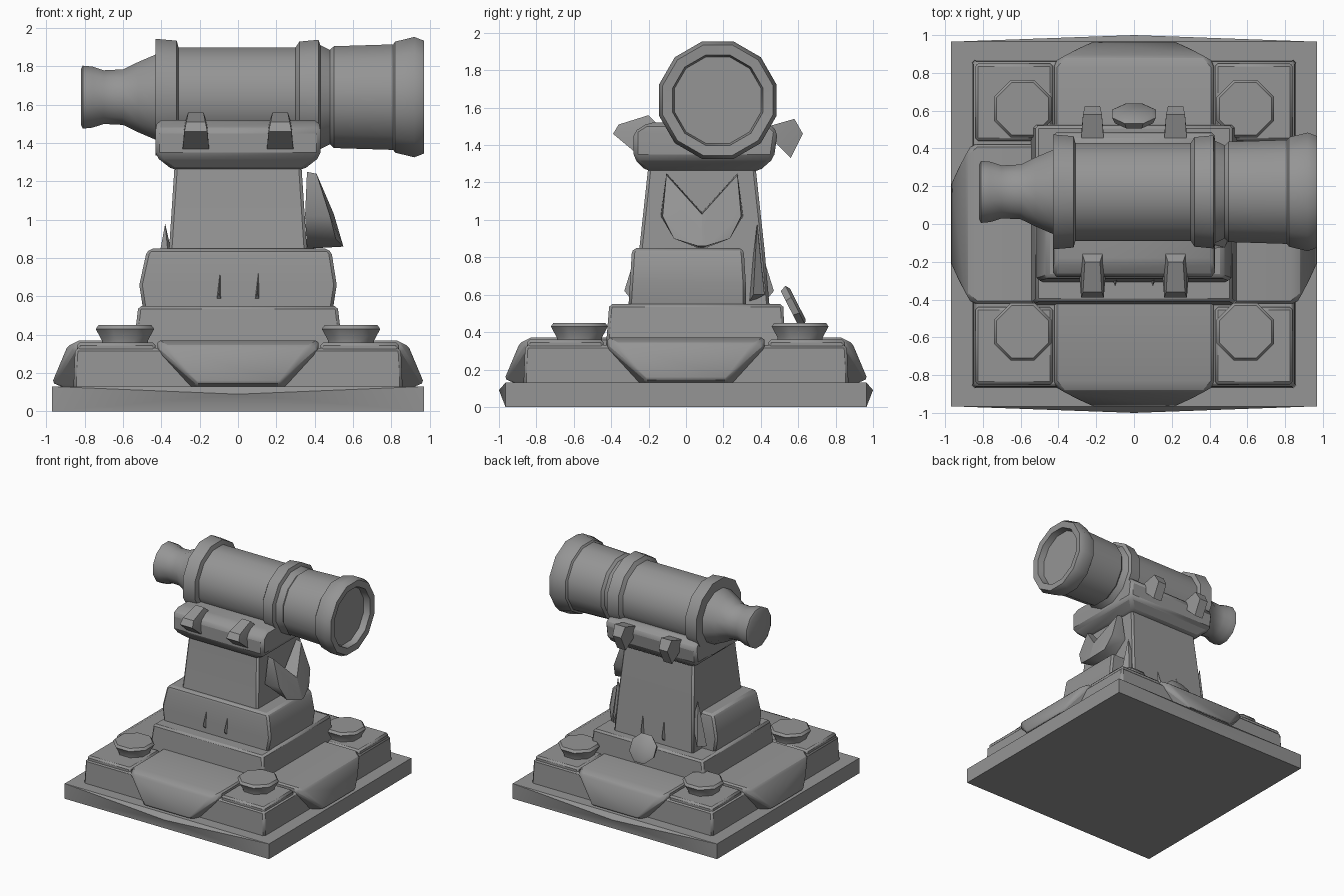
import bpy, bmesh, math
from mathutils import Vector, Matrix

if "Cube" in bpy.data.objects:
    bpy.data.objects.remove(bpy.data.objects["Cube"], do_unlink=True)

STONE = bpy.data.materials.new("grey stone")
STONE.use_nodes = True
GREY = (0.3, 0.3, 0.3, 1)
STONE.diffuse_color = GREY
STONE.node_tree.nodes["Principled BSDF"].inputs["Base Color"].default_value = GREY


def finish(name, bm, bevel=0, angle=40):
    bmesh.ops.recalc_face_normals(bm, faces=bm.faces)
    mesh = bpy.data.meshes.new(name)
    bm.to_mesh(mesh)
    bm.free()
    mesh.materials.append(STONE)
    ob = bpy.data.objects.new(name, mesh)
    bpy.context.collection.objects.link(ob)
    bpy.ops.object.select_all(action='DESELECT')
    ob.select_set(True)
    bpy.context.view_layer.objects.active = ob
    if bevel:
        mod = ob.modifiers.new("soft edges", 'BEVEL')
        mod.width = bevel
        mod.segments = 1
    bpy.ops.object.shade_smooth_by_angle(angle=math.radians(angle))
    return ob


def hull(name, points, bevel=0):
    """Convex solid around a few points."""
    bm = bmesh.new()
    verts = [bm.verts.new(p) for p in points]
    res = bmesh.ops.convex_hull(bm, input=verts)
    loose = [v for v in bm.verts if not v.link_faces]
    bmesh.ops.delete(bm, geom=loose, context='VERTS')
    bmesh.ops.dissolve_limit(bm, angle_limit=0.02, verts=bm.verts, edges=bm.edges)
    return finish(name, bm, bevel)


def tier(name, rings, bevel=0.015):
    """Stacked rectangles, each given as z, x0, x1, y0, y1."""
    bm = bmesh.new()
    loops = [[bm.verts.new(p) for p in ((x0, y0, z), (x1, y0, z), (x1, y1, z), (x0, y1, z))]
             for z, x0, x1, y0, y1 in rings]
    for a, b in zip(loops, loops[1:]):
        for i in range(4):
            j = (i + 1) % 4
            bm.faces.new((a[i], a[j], b[j], b[i]))
    bm.faces.new(loops[0])
    bm.faces.new(loops[-1])
    return finish(name, bm, bevel)


def lathe(name, profile, matrix, sides):
    """Spin (along, radius) pairs around local z, closing both ends."""
    bm = bmesh.new()
    rings = []
    for h, r in profile:
        rings.append([bm.verts.new((r * math.cos(a), r * math.sin(a), h))
                      for a in (2 * math.pi * (i + 0.5) / sides for i in range(sides))])
    for a, b in zip(rings, rings[1:]):
        for i in range(sides):
            j = (i + 1) % sides
            bm.faces.new((a[i], a[j], b[j], b[i]))
    bm.faces.new(rings[0])
    bm.faces.new(rings[-1])
    bm.transform(matrix)
    return finish(name, bm)


# Ground slab, bulging slightly at front and back
slab = [(sx * 0.97, sy * 0.965, z) for sx in (-1, 1) for sy in (-1, 1) for z in (0, 0.13)]
slab += [(0, s, 0.09) for s in (-1, 1)]
hull("base_slab", slab)

# Stepped plinth
tier("lower_step", [(0.1, -0.86, 0.86, -0.87, 0.87), (0.33, -0.85, 0.85, -0.86, 0.86)])
tier("upper_step", [(0.3, -0.55, 0.55, -0.43, 0.53), (0.55, -0.52, 0.52, -0.41, 0.52)])

# Corner pads with flared bolts
for sx, side in ((-1, "right"), (1, "left")):
    for sy, end in ((-1, "front"), (1, "back")):
        xs = sorted((sx * 0.43, sx * 0.84))
        ys = sorted((sy * 0.44, sy * 0.85))
        tier(f"{end}_{side}_pad", [(0.3, *xs, *ys), (0.36, *xs, *ys)])
        place = Matrix.Translation((sx * 0.59, 0.02 + sy * 0.59, 0))
        lathe(f"{end}_{side}_bolt", [(0.33, 0.13), (0.37, 0.13), (0.43, 0.165), (0.45, 0.15)],
              place, 8)

# Four sloping aprons reaching over the plinth edges
for k, label in enumerate(("back", "right", "front", "left")):
    half = []
    for u, d, z in ((0.42, 0.4, 0.1), (0.42, 0.4, 0.37), (0.42, 0.83, 0.37),
                    (0.37, 0.89, 0.34), (0.42, 0.86, 0.32), (0.22, 0.97, 0.15),
                    (0.22, 0.9, 0.12)):
        half += [(u, d, z), (-u, d, z)]
    turn = Matrix.Rotation(k * math.pi / 2, 3, 'Z')
    hull(f"{label}_apron", [turn @ Vector(p) for p in half], 0.012)

# Tapered column with a block on each side
tier("column", [(0.5, -0.38, 0.38, -0.31, 0.45), (0.84, -0.36, 0.36, -0.25, 0.42),
                (1.3, -0.33, 0.33, -0.2, 0.37)])
tier("side_blocks", [(0.5, -0.49, 0.49, -0.31, 0.32), (0.66, -0.515, 0.515, -0.3, 0.32),
                     (0.82, -0.48, 0.49, -0.29, 0.31), (0.85, -0.46, 0.47, -0.28, 0.3)])

# Small chipped ridges and fins on the column
for x in (-0.1, 0.1):
    for y, s in ((-0.28, -1), (0.42, 1)):
        hull("column_ridge", [(x - 0.02, y, 0.56), (x + 0.02, y, 0.56), (x, y + s * 0.05, 0.62),
                              (x + 0.01, y, 0.78)])
for s in (-1, 1):
    hull("side_fin", [(s * 0.34, 0.33, 0.55), (s * 0.45, 0.36, 0.6), (s * 0.4, 0.42, 0.6),
                      (s * 0.38, 0.38, 0.98), (s * 0.34, 0.4, 0.8)])

# Cradle
tier("cradle", [(1.26, -0.34, 0.34, -0.21, 0.39), (1.33, -0.43, 0.43, -0.28, 0.47),
                (1.47, -0.43, 0.43, -0.28, 0.49), (1.52, -0.42, 0.42, -0.2, 0.44)], 0.02)

# Clamps on both long sides of the cradle
FRONT = [(-0.27, 1.36, 0.07), (-0.39, 1.46, 0.06), (-0.36, 1.51, 0.05),
         (-0.2, 1.56, 0.04), (-0.14, 1.5, 0.06)]
BACK = [(0.47, 1.42, 0.06), (0.56, 1.33, 0.04), (0.625, 1.46, 0.04),
        (0.58, 1.54, 0.05), (0.44, 1.5, 0.06)]
for label, profile in (("front", FRONT), ("back", BACK)):
    for x in (-0.22, 0.22):
        hull(f"{label}_clamp", [(x + s * w, y, z) for y, z, w in profile for s in (-1, 1)])

# Barrel with collars, narrow rear piece and recessed mouth
barrel = [(-0.82, 0.15), (-0.81, 0.17), (-0.76, 0.165), (-0.7, 0.145), (-0.6, 0.15),
          (-0.52, 0.19), (-0.43, 0.23), (-0.43, 0.315), (-0.32, 0.305), (-0.31, 0.268),
          (0.3, 0.268), (0.32, 0.3), (0.42, 0.31), (0.43, 0.28), (0.48, 0.255),
          (0.5, 0.275), (0.81, 0.285), (0.82, 0.3), (0.92, 0.325), (0.97, 0.305),
          (0.965, 0.25), (0.91, 0.24)]
lathe("barrel", barrel, Matrix.Translation((0, 0.17, 1.64)) @ Matrix.Rotation(math.pi / 2, 4, 'Y'), 12)

# Horned crest on the left face of the column
for s in (-1, 1):
    pts = [(0.36, 0.19, 1.25), (0.41, 0.19, 1.24), (0.35, 0.22, 1.02), (0.48, 0.21, 1.02),
           (0.36, 0.02, 0.85), (0.55, 0.02, 0.86), (0.51, 0.15, 0.9), (0.37, 0.0, 1.04),
           (0.5, 0.0, 1.03), (0.37, 0.0, 0.85), (0.55, 0.0, 0.86)]
    hull("crest_half", [(x, 0.085 + s * y, z) for x, y, z in pts])

# Leaning disc behind the plinth
lean = Matrix.Translation((0, 0.575, 0.54)) @ Matrix.Rotation(math.radians(-63), 4, 'X')
lathe("back_disc", [(-0.025, 0.11), (0.01, 0.125), (0.025, 0.1)], lean, 8)
